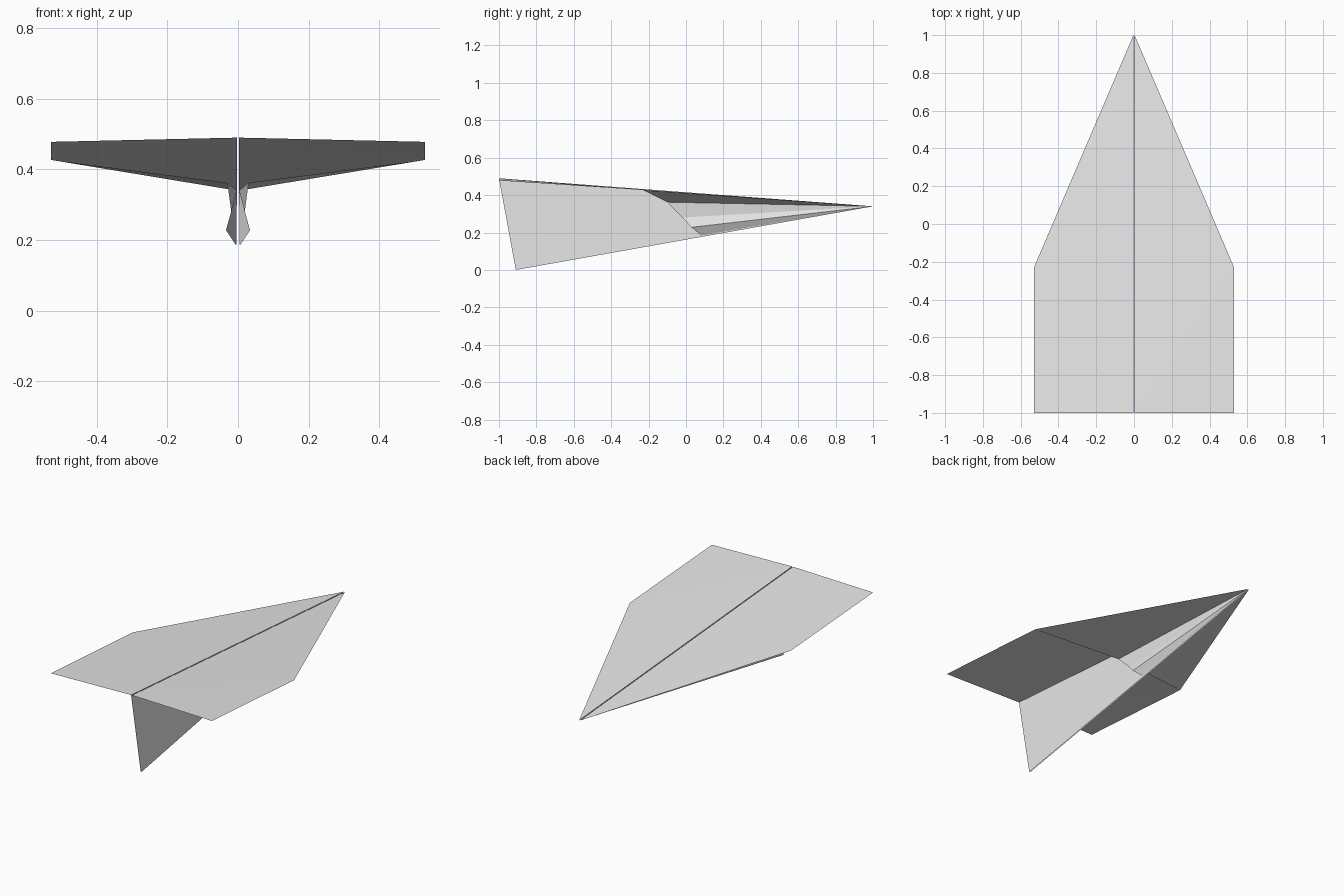
import bpy

cube = bpy.data.objects.get("Cube")
if cube:
    bpy.data.objects.remove(cube, do_unlink=True)

# Plain paper
paper = bpy.data.materials.new("grey_paper")
paper.use_nodes = True
colour = (0.8, 0.8, 0.8, 1)
paper.diffuse_color = colour
paper.node_tree.nodes["Principled BSDF"].inputs["Base Color"].default_value = colour

GAP = 0.003  # half the slit along the centre fold

# Shared fold points on the left half
nose = (GAP, 1, 0.34)
root = (GAP, -1, 0.49)
tip_back = (0.53, -1, 0.478)
tip_front = (0.53, -0.23, 0.427)
keel_tail = (GAP, -0.91, 0)
flap_root = (0.03, -0.1, 0.362)
flap_pinch = (0.019, -0.02, 0.28)
flap_bulge = (0.034, 0.03, 0.228)
flap_bottom = (0.005, 0.08, 0.184)


def sheet(name, *faces):
    """Make a folded sheet from point loops, mirrored across the centre."""
    points = list(dict.fromkeys(p for face in faces for p in face))
    mesh = bpy.data.meshes.new(name)
    mesh.from_pydata(points, [], [[points.index(p) for p in f] for f in faces])
    mesh.materials.append(paper)
    obj = bpy.data.objects.new(name, mesh)
    bpy.context.collection.objects.link(obj)
    mirror = obj.modifiers.new("mirror", "MIRROR")
    mirror.use_mirror_merge = False
    return obj


# Wings, folded out flat from the keel
sheet("wings", (root, tip_back, tip_front), (root, tip_front, nose))

# Two upright keel sheets, side by side
sheet("keel", (root, keel_tail, nose))

# Folded-under layer below each wing
sheet("wing_flaps", (nose, tip_front, flap_root))

# The same layer continuing down the keel side, slightly sprung open
sheet("keel_flaps",
      (nose, flap_root, flap_pinch),
      (nose, flap_pinch, flap_bulge),
      (nose, flap_bulge, flap_bottom))
